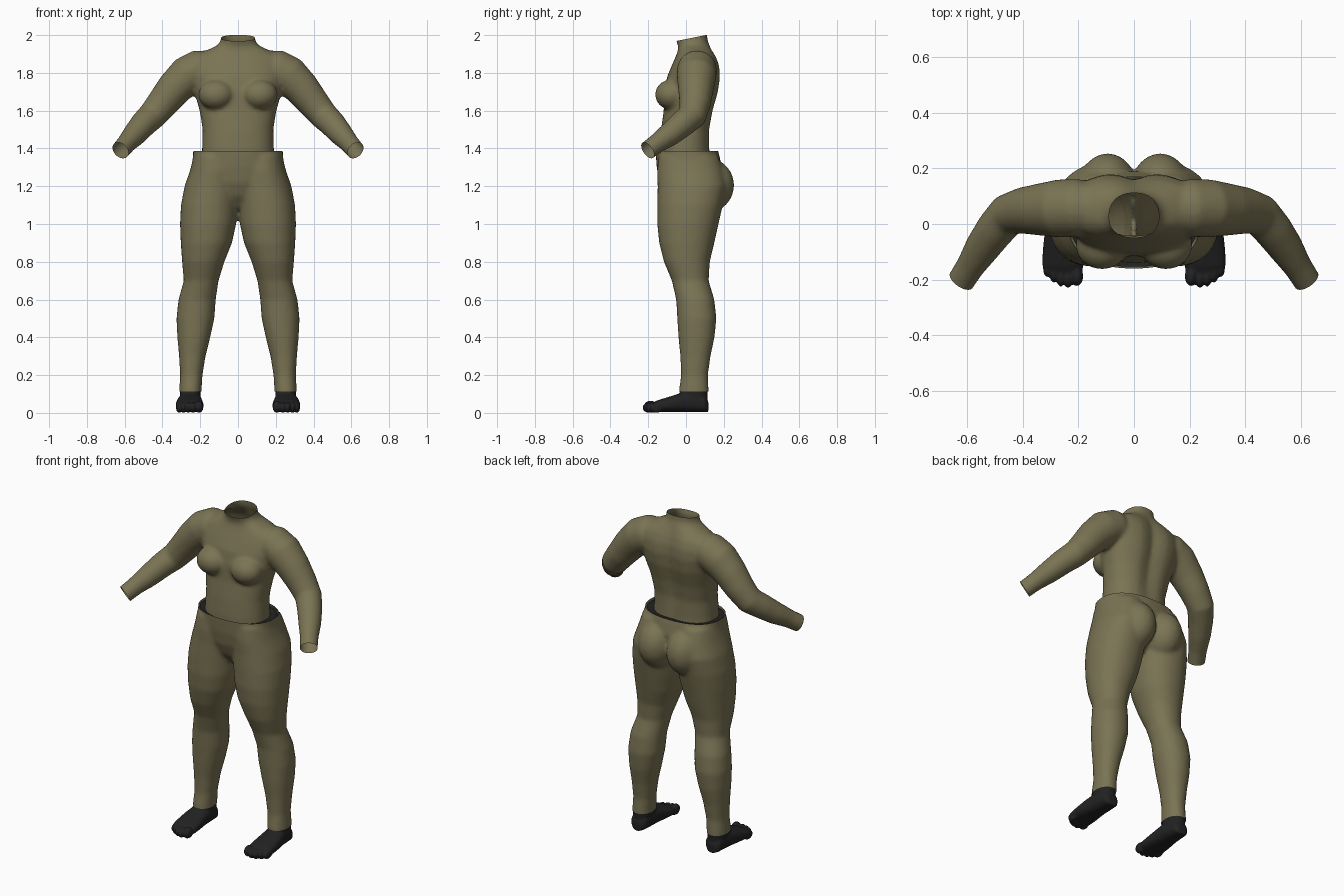
import bpy, bmesh, math
from mathutils import Vector, Matrix

if "Cube" in bpy.data.objects:
    bpy.data.objects.remove(bpy.data.objects["Cube"])


def material(name, rgb):
    m = bpy.data.materials.new(name)
    m.diffuse_color = (*rgb, 1)
    m.use_nodes = True
    m.node_tree.nodes["Principled BSDF"].inputs["Base Color"].default_value = m.diffuse_color
    return m


OLIVE = material("olive cloth", (0.195, 0.172, 0.088))
BLACK = material("black", (0.016, 0.016, 0.016))
N = 40


def loft(bm, rings):
    """Closed skin through a series of point rings."""
    vs = [[bm.verts.new(p) for p in r] for r in rings]
    for a, b in zip(vs, vs[1:]):
        for i in range(len(a)):
            j = (i + 1) % len(a)
            bm.faces.new((a[i], a[j], b[j], b[i]))
    bm.faces.new(vs[0])
    bm.faces.new(vs[-1])


def section(x0, x1, y0, y1, z, power=2.2, groove=0.0):
    """Rounded horizontal outline; groove dents the back along the middle."""
    pts = []
    for i in range(N):
        a = 2 * math.pi * i / N
        c, s = math.cos(a), math.sin(a)
        x = (x0 + x1) / 2 + (x1 - x0) / 2 * math.copysign(abs(c) ** (2 / power), c)
        y = (y0 + y1) / 2 + (y1 - y0) / 2 * math.copysign(abs(s) ** (2 / power), s)
        if s > 0:
            y -= groove * math.exp(-(x / 0.05) ** 2)
        pts.append((x, y, z))
    return pts


def tube(bm, path):
    """Round limb through (x, y, z, radius) points."""
    pts = [Vector(p[:3]) for p in path]
    rings = []
    for i, p in enumerate(pts):
        d = pts[min(i + 1, len(pts) - 1)] - pts[max(i - 1, 0)]
        u = d.cross(Vector((0, 1, 0.3))).normalized()
        v = d.cross(u).normalized()
        r = path[i][3]
        rings.append([p + r * (u * math.cos(t) + v * math.sin(t))
                      for t in (2 * math.pi * k / 24 for k in range(24))])
    loft(bm, rings)


def ball(bm, centre, radii):
    mat = Matrix.Translation(centre) @ Matrix.Diagonal((*radii, 1))
    bmesh.ops.create_uvsphere(bm, u_segments=24, v_segments=16, radius=1, matrix=mat)


def fuse(bm, name, mat, voxel, smooth, cuts=()):
    """Blend overlapping volumes into one skin, then open it at the cut planes."""
    bmesh.ops.recalc_face_normals(bm, faces=bm.faces)
    me = bpy.data.meshes.new(name)
    bm.to_mesh(me)
    bm.free()
    ob = bpy.data.objects.new(name, me)
    bpy.context.collection.objects.link(ob)
    rm = ob.modifiers.new("blend", 'REMESH')
    rm.mode = 'VOXEL'
    rm.voxel_size = voxel
    sm = ob.modifiers.new("soften", 'SMOOTH')
    sm.factor = 0.5
    sm.iterations = smooth
    dg = bpy.context.evaluated_depsgraph_get()
    skin = bpy.data.meshes.new_from_object(ob.evaluated_get(dg))
    ob.modifiers.clear()
    ob.data = skin
    b = bmesh.new()
    b.from_mesh(skin)
    for co, no, test in cuts:
        co, no = Vector(co), Vector(no).normalized()
        bmesh.ops.bisect_plane(b, geom=b.verts[:] + b.edges[:] + b.faces[:],
                               plane_co=co, plane_no=no, dist=1e-5)
        gone = [f for f in b.faces
                if (f.calc_center_median() - co).dot(no) > 0 and test(f.calc_center_median())]
        bmesh.ops.delete(b, geom=gone, context='FACES')
    for f in b.faces:
        f.smooth = True
        f.material_index = 0
    b.to_mesh(skin)
    b.free()
    skin.materials.clear()
    skin.materials.append(mat)
    return ob


# Top: torso, chest and sleeves; rows are z, half width, front y, back y, groove
bm = bmesh.new()
TORSO = [(1.30, .195, -.14, .135, .01), (1.40, .19, -.14, .13, .01),
         (1.50, .187, -.132, .132, .02), (1.60, .203, -.118, .15, .025),
         (1.70, .232, -.115, .178, .028), (1.78, .25, -.10, .188, .028),
         (1.84, .25, -.075, .182, .025), (1.885, .23, -.055, .165, .02),
         (1.92, .165, -.042, .143, .01), (1.945, .11, -.042, .125, 0),
         (1.97, .09, -.052, .114, 0), (2.06, .088, -.065, .108, 0)]
loft(bm, [section(-w, w, f, b, z, 2.3, g) for z, w, f, b, g in TORSO])
ARM = [(.12, .055, 1.84, .08), (.20, .058, 1.82, .105), (.27, .056, 1.785, .105),
       (.34, .052, 1.715, .094), (.40, .048, 1.64, .084), (.455, .033, 1.573, .076),
       (.50, -.02, 1.53, .071), (.545, -.083, 1.477, .064), (.59, -.153, 1.427, .052),
       (.622, -.203, 1.39, .05), (.67, -.278, 1.335, .052)]
for s in (1, -1):
    tube(bm, [(s * x, y, z, r) for x, y, z, r in ARM])
    ball(bm, (s * .115, -.078, 1.685), (.095, .086, .08))
cuts = [((0, .03, 1.985), (0, -.2, 1), lambda c: c.z > 1.9),
        ((0, 0, 1.365), (0, 0, -1), lambda c: abs(c.x) < .4)]
for s in (1, -1):
    cuts.append(((s * .622, -.203, 1.39), (s * .5, -.72, -.5),
                 lambda c, s=s: s * c.x > .5))
fuse(bm, "top", OLIVE, .011, 7, cuts)

# Trousers: pelvis rows are z, half width, front y, back y
bm = bmesh.new()
PELVIS = [(1.44, .235, -.163, .155), (1.37, .238, -.16, .175), (1.30, .245, -.155, .19),
          (1.22, .22, -.142, .18), (1.15, .13, -.115, .15), (1.08, .04, -.06, .09)]
loft(bm, [section(-w, w, f, b, z, 2.3) for z, w, f, b in PELVIS])
# Leg rows: z, inner x, outer x, front y, back y
LEG = [(1.36, .01, .235, -.145, .17), (1.28, -.005, .255, -.153, .20),
       (1.20, -.01, .283, -.15, .215), (1.10, .0, .302, -.152, .195),
       (1.00, .01, .307, -.152, .172), (.90, .032, .303, -.142, .15),
       (.80, .072, .296, -.117, .126), (.70, .103, .287, -.075, .12),
       (.60, .118, .315, -.052, .15), (.50, .125, .326, -.046, .161),
       (.40, .147, .321, -.04, .151), (.30, .172, .312, -.03, .13),
       (.20, .188, .306, -.026, .116), (.12, .193, .311, -.037, .12),
       (.05, .193, .313, -.04, .12)]
for s in (1, -1):
    loft(bm, [section(min(s * a, s * b), max(s * a, s * b), f, k, z, 2.15)
              for z, a, b, f, k in LEG])
    ball(bm, (s * .095, .125, 1.205), (.108, .13, .14))
fuse(bm, "trousers", OLIVE, .011, 6,
     [((0, 0, 1.387), (0, 0, 1), lambda c: True),
      ((0, 0, .112), (0, 0, -1), lambda c: True)])

# Dark waist lining between top and trousers
bm = bmesh.new()
outer = [bm.verts.new(p) for p in section(-.229, .229, -.154, .16, 1.376, 2.3)]
inner = [bm.verts.new(p) for p in section(-.185, .185, -.135, .122, 1.372, 2.3)]
for i in range(N):
    j = (i + 1) % N
    bm.faces.new((outer[i], outer[j], inner[j], inner[i]))
me = bpy.data.meshes.new("waist_lining")
bm.to_mesh(me)
bm.free()
me.materials.append(BLACK)
bpy.context.collection.objects.link(bpy.data.objects.new("waist_lining", me))

# Feet: rows along the foot are y, inner x, outer x, top z
FOOT = [(.118, .225, .28, .06), (.10, .203, .302, .09), (.05, .195, .31, .11),
        (0, .192, .315, .112), (-.05, .188, .324, .098), (-.10, .183, .329, .082),
        (-.15, .182, .33, .067), (-.18, .19, .315, .052)]
TOES = [(.206, -.188, .023, .038), (.238, -.195, .017, .033), (.264, -.19, .016, .033),
        (.289, -.176, .016, .033), (.312, -.156, .016, .032)]
for s, side in ((1, "left"), (-1, "right")):
    bm = bmesh.new()
    rings = []
    for y, a, b, top in FOOT:
        ring = section(min(s * a, s * b), max(s * a, s * b), .004, top, 0, 2.5)
        rings.append([(x, y, h) for x, h, _ in ring])
    loft(bm, rings)
    # ankle rising into the trouser leg
    loft(bm, [section(min(s * a, s * b), max(s * a, s * b), f, k, z)
              for z, a, b, f, k in ((.02, .205, .3, -.04, .108), (.07, .198, .307, -.035, .113),
                                    (.135, .197, .308, -.03, .115))])
    for x, y, r, h in TOES:
        ball(bm, (s * x, y, h * .85), (r, .036, h * .85))
    fuse(bm, side + "_foot", BLACK, .0055, 3)
